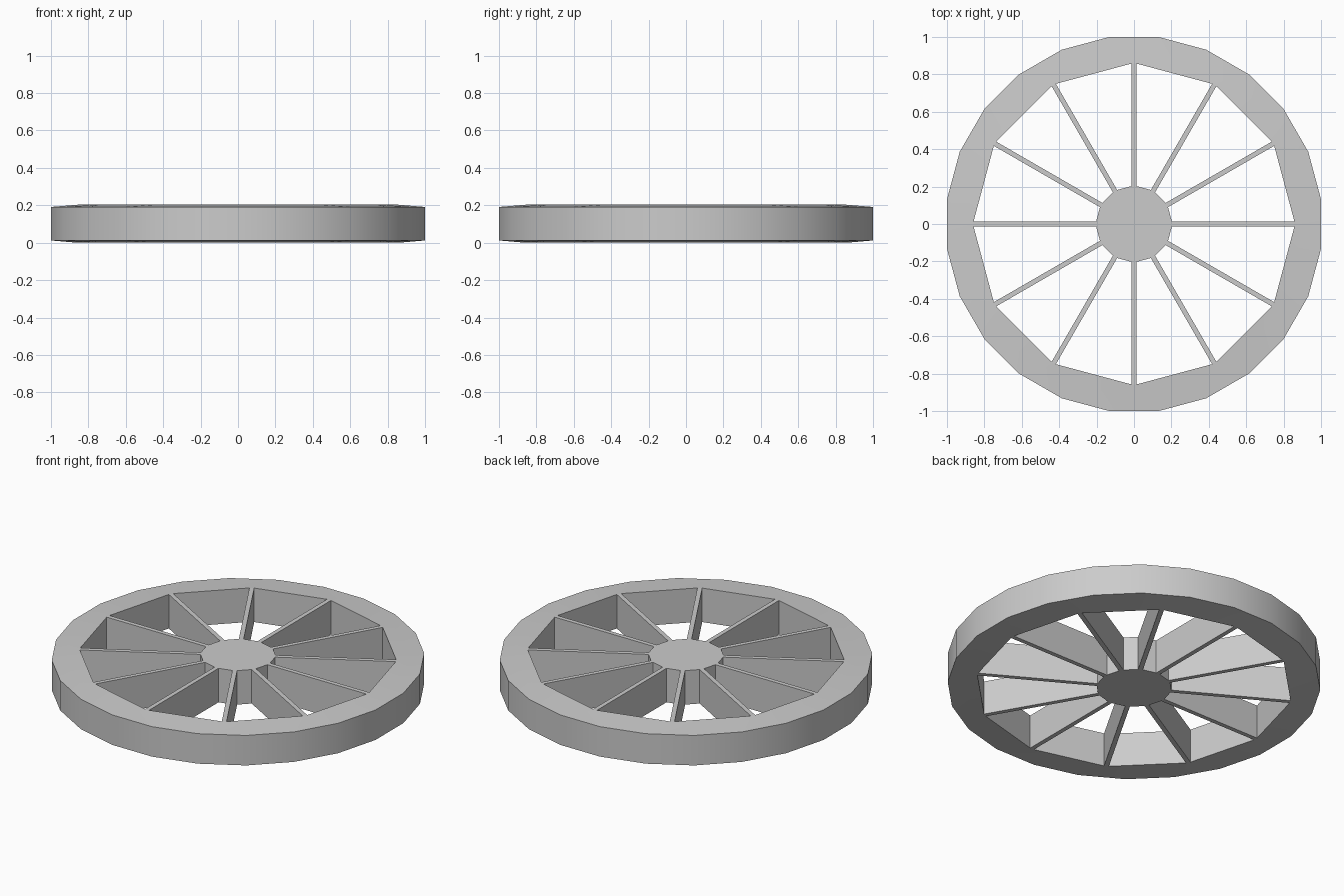
import bpy, bmesh, math

if "Cube" in bpy.data.objects:
    bpy.data.objects.remove(bpy.data.objects["Cube"])

H = 0.203      # height at hub, spokes and inner rim
LIP = 0.012    # rim faces slope down to the outer edge
W = 0.013      # half width of a spoke
N = 12


def ring(bm, r, half, z):
    """Pairs of points either side of each of the 12 spoke directions."""
    out = []
    for k in range(N):
        for s in (-1, 1):
            a = math.radians(360 / N * k) + s * half
            out.append(bm.verts.new((r * math.cos(a), r * math.sin(a), z)))
    return out


def band(bm, lower, upper, skip_spokes=False):
    """Quads between two rings; optionally leave openings at the spokes."""
    n = len(lower)
    for i in range(n):
        if skip_spokes and i % 2 == 0:
            continue
        j = (i + 1) % n
        bm.faces.new((lower[i], lower[j], upper[j], upper[i]))


def finish(name, bm):
    mesh = bpy.data.meshes.new(name)
    bm.to_mesh(mesh)
    bm.free()
    obj = bpy.data.objects.new(name, mesh)
    bpy.context.collection.objects.link(obj)
    bpy.context.view_layer.objects.active = obj
    bpy.ops.object.select_all(action='DESELECT')
    obj.select_set(True)
    bpy.ops.object.shade_smooth_by_angle(angle=math.radians(32))
    return obj


R_RIM, R_HUB = 0.858, 0.203
R_OUT = 1 / math.cos(math.radians(7.5))
A_RIM, A_HUB = math.asin(W / R_RIM), math.asin(W / R_HUB)

# Rim: 24-sided outside, 12-sided inside
bm = bmesh.new()
out_lo = ring(bm, R_OUT, math.radians(7.5), LIP)
out_hi = ring(bm, R_OUT, math.radians(7.5), H - LIP)
in_hi = ring(bm, R_RIM, A_RIM, H)
in_lo = ring(bm, R_RIM, A_RIM, 0)
band(bm, out_lo, out_hi)
band(bm, out_hi, in_hi)
band(bm, in_hi, in_lo, True)
band(bm, in_lo, out_lo)
finish("rim", bm)

# Hub
bm = bmesh.new()
lo = ring(bm, R_HUB, A_HUB, 0)
hi = ring(bm, R_HUB, A_HUB, H)
band(bm, lo, hi, True)
bm.faces.new(hi)
bm.faces.new(lo[::-1])
finish("hub", bm)

# Spokes: thin full-height walls, open where they join hub and rim
bm = bmesh.new()
rings = [ring(bm, R_HUB, A_HUB, 0), ring(bm, R_HUB, A_HUB, H),
         ring(bm, R_RIM, A_RIM, 0), ring(bm, R_RIM, A_RIM, H)]
h_lo, h_hi, r_lo, r_hi = rings
for a in range(0, 2 * N, 2):
    b = a + 1
    bm.faces.new((h_hi[a], r_hi[a], r_hi[b], h_hi[b]))   # top
    bm.faces.new((h_lo[b], r_lo[b], r_lo[a], h_lo[a]))   # bottom
    bm.faces.new((h_lo[a], r_lo[a], r_hi[a], h_hi[a]))   # sides
    bm.faces.new((h_hi[b], r_hi[b], r_lo[b], h_lo[b]))
finish("spokes", bm)
